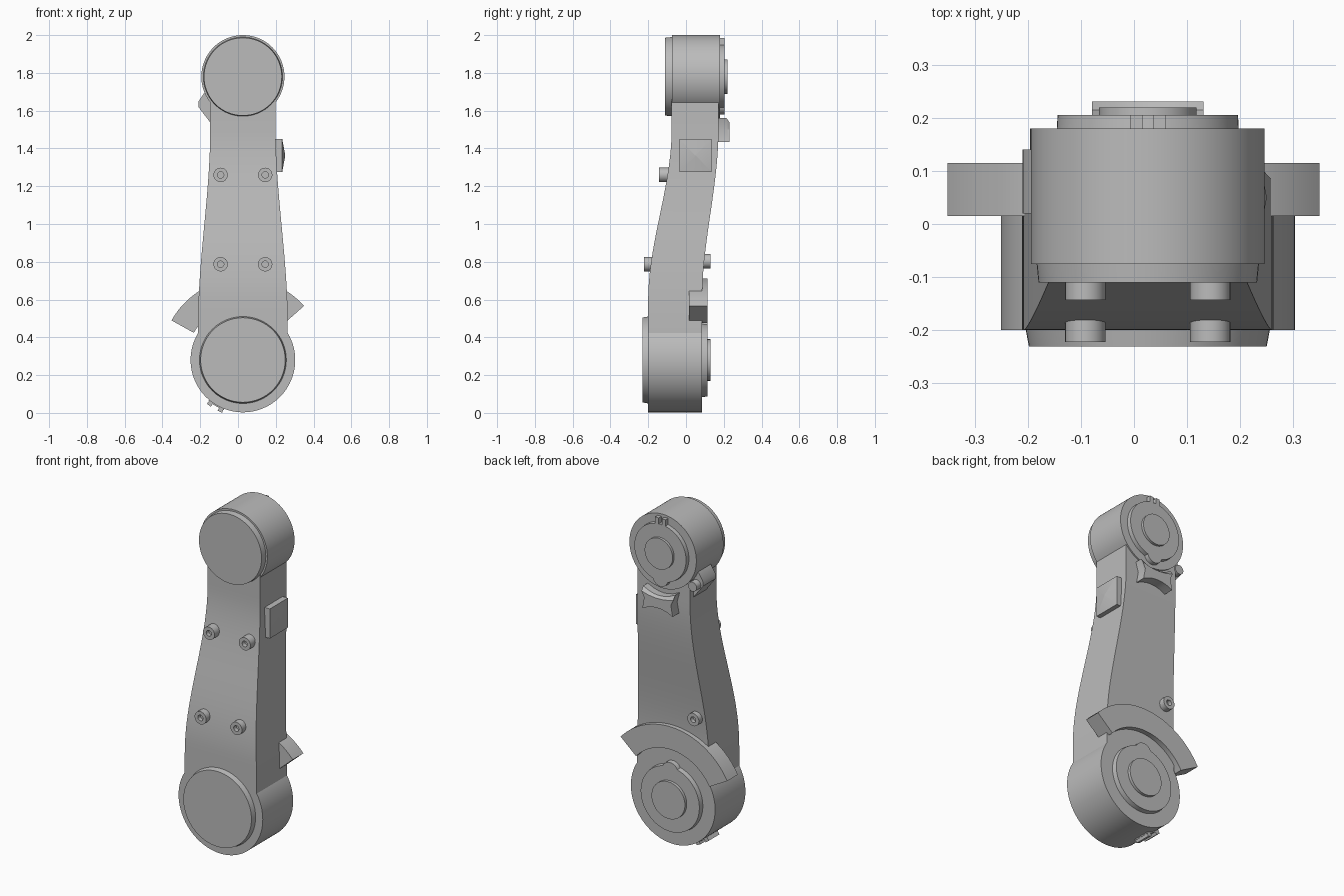
import bpy, bmesh, math
from mathutils import Vector

if "Cube" in bpy.data.objects:
    bpy.data.objects.remove(bpy.data.objects["Cube"])

grey = bpy.data.materials.new("grey")
grey.diffuse_color = (0.5, 0.5, 0.5, 1)
grey.use_nodes = True
grey.node_tree.nodes["Principled BSDF"].inputs["Base Color"].default_value = grey.diffuse_color
CX, LOW, TOP = 0.026, 0.28, 1.78   # shared x, and heights of the two pivots


def finish(name, bm):
    bmesh.ops.recalc_face_normals(bm, faces=bm.faces)
    me = bpy.data.meshes.new(name)
    bm.to_mesh(me)
    bm.free()
    ob = bpy.data.objects.new(name, me)
    bpy.context.collection.objects.link(ob)
    me.materials.append(grey)
    bpy.ops.object.select_all(action='DESELECT')
    bpy.context.view_layer.objects.active = ob
    ob.select_set(True)
    bpy.ops.object.shade_smooth_by_angle(angle=math.radians(30))
    return ob


def loft(name, rings, cap=True):
    """Skin closed rings of points in order."""
    bm = bmesh.new()
    rows = [[bm.verts.new(p) for p in r] for r in rings]
    n = len(rows[0])
    for a, b in zip(rows, rows[1:]):
        for i in range(n):
            bm.faces.new((a[i], a[(i + 1) % n], b[(i + 1) % n], b[i]))
    if cap:
        bm.faces.new(rows[0])
        bm.faces.new(rows[-1])
    return finish(name, bm)


def turned(name, x, z, profile, seg=64):
    """Round part along y from (radius, y) pairs."""
    return loft(name, [[(x + r * math.cos(2 * math.pi * i / seg), y,
                         z + r * math.sin(2 * math.pi * i / seg))
                        for i in range(seg)] for r, y in profile])


def plate(name, outline, y0, y1):
    """Extrude an (x, z) outline along y."""
    return loft(name, [[(x, y, z) for x, z in outline] for y in (y0, y1)])


def arc(cx, cz, r, a0, a1, n):
    return [(cx + r * math.cos(math.radians(a0 + (a1 - a0) * i / n)),
             cz + r * math.sin(math.radians(a0 + (a1 - a0) * i / n)))
            for i in range(n + 1)]


def smooth(z, a, b):
    t = min(1, max(0, (z - a) / (b - a)))
    return t * t * (3 - 2 * t)


def front_y(z):
    return -0.2 + 0.124 * smooth(z, 0.6, 1.5)


def back_y(z):
    return 0.085 + 0.087 * smooth(z, 0.6, 1.5)


# Tapered, swept arm
rings = []
for i in range(41):
    z = LOW + (TOP - LOW) * i / 40
    w = 0.237 - 0.064 * smooth(z, 0.48, 1.5)
    rings.append([(CX - w, front_y(z), z), (CX + w, front_y(z), z),
                  (CX + w, back_y(z), z), (CX - w, back_y(z), z)])
loft("arm", rings)

# Lower pivot with front cap and stepped back discs
turned("lower_housing", CX, LOW, [(0.277, -0.2), (0.277, 0.085)], 96)
turned("lower_front_cap", CX, LOW, [(0.23, -0.2), (0.224, -0.231)])
turned("lower_back_disc", CX, LOW, [(0.197, 0.08), (0.193, 0.113)])
turned("lower_back_hub", CX, LOW, [(0.11, 0.11), (0.11, 0.13)])
turned("lower_disc_lobe", CX, LOW + 0.165, [(0.055, 0.08), (0.053, 0.113)], 32)

# Upper pivot
turned("upper_housing", CX, TOP, [(0.22, -0.075), (0.22, 0.18)], 96)
turned("upper_front_cap", CX, TOP, [(0.21, -0.07), (0.206, -0.11)])
turned("upper_back_disc", CX, TOP, [(0.172, 0.17), (0.17, 0.205)])
turned("upper_back_hub", CX, TOP, [(0.092, 0.2), (0.092, 0.22)])
turned("upper_disc_lobe", CX, TOP - 0.15, [(0.052, 0.17), (0.05, 0.205)], 32)
for s in (-1, 1):
    c = CX + s * 0.022
    plate("upper_disc_tooth", [(c - 0.012, 1.93), (c + 0.012, 1.93),
                               (c + 0.012, 1.985), (c - 0.012, 1.985)], 0.17, 0.205)

# Curved guard over the lower pivot
plate("curved_guard", arc(CX, LOW, 0.432, 41.5, 151, 40)
      + arc(CX, LOW, 0.297, 151, 41.5, 40), 0.015, 0.115)

# Hollow bosses on the arm
def boss(name, x, z, y_base, y_tip):
    d = math.copysign(1, y_base - y_tip)
    turned(name, x, z, [(0.038, y_base), (0.038, y_tip), (0.017, y_tip),
                        (0.017, y_tip + d * 0.025)], 24)

for z, tip in ((1.26, -0.143), (0.787, -0.222)):
    for x in (-0.092, 0.144):
        boss("front_boss", x, z, front_y(z) + 0.03, tip)
boss("back_boss", -0.138, 0.803, back_y(0.8) - 0.03, 0.13)

# Saddle bracket under the upper pivot, with waisted sides
saddle = ([(CX + 0.105 * t, 1.53 + 0.03 * t * t) for t in (-1, -.6, -.3, 0, .3, .6, 1)]
          + [(CX + 0.088, 1.5)]
          + [(CX + 0.1 * t, 1.462 - 0.027 * t * t) for t in (1, .6, .3, 0, -.3, -.6, -1)]
          + [(CX - 0.088, 1.5)])
loft("saddle_bracket", [[(x, y, z - d * max(0, z - 1.5)) for x, z in saddle]
                        for y, d in ((0.16, 0), (0.215, 0), (0.231, 0.4))])

# Side pad with a shallow pointed face
def square(x, k=1):
    return [(x, 0.05 + sy * 0.085 * k, 1.363 + sz * 0.088 * k)
            for sy, sz in ((-1, -1), (1, -1), (1, 1), (-1, 1))]
loft("side_pad", [square(0.18), square(0.234), square(0.25, 0.02)])

# Side fin and knob beside the upper pivot
plate("side_fin", [(-0.13, 1.74), (-0.165, 1.715), (-0.208, 1.65), (-0.21, 1.62),
                   (-0.145, 1.535), (-0.12, 1.53)], 0.02, 0.14)
turned("side_knob", -0.168, 1.62, [(0.028, 0.13), (0.028, 0.18)], 20)

# Stop lugs under the lower pivot
for a in (233, 246):
    o, i = arc(CX, LOW, 0.3, a - 2.5, a + 2.5, 1), arc(CX, LOW, 0.26, a + 2.5, a - 2.5, 1)
    plate("stop_lug", o + i, -0.08, 0.02)
plate("stop_lug_base", arc(CX, LOW, 0.283, 230, 249, 6)
      + arc(CX, LOW, 0.26, 249, 230, 6), -0.08, 0.02)
